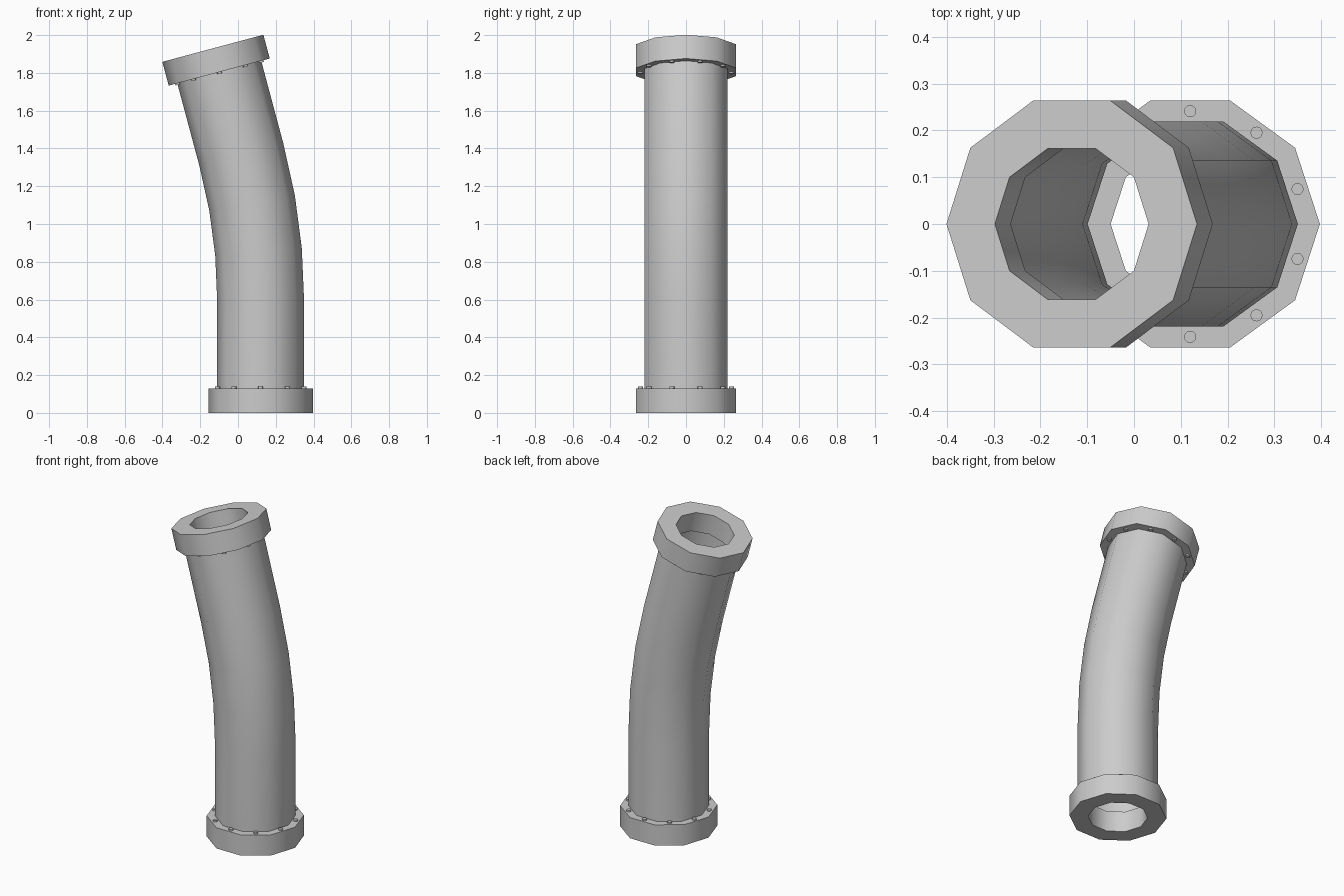
import bpy
import bmesh
from math import sin, cos, tan, pi, radians
from mathutils import Matrix, Vector

cube = bpy.data.objects.get("Cube")
if cube:
    bpy.data.objects.remove(cube, do_unlink=True)

SIDES = 10
BEND = radians(15)
BASE_X = 0.12
FLANGE_H = 0.13
FLANGE_R, HOLE_R, PIPE_R, WALL = 0.277, 0.17, 0.23, 0.011

grey = bpy.data.materials.new("pipe grey")
grey.use_nodes = True
colour = (0.6, 0.6, 0.6, 1)
grey.diffuse_color = colour
grey.node_tree.nodes["Principled BSDF"].inputs["Base Color"].default_value = colour


def frame(x, z, tilt):
    """Cross-section frame at a point of the centre line, leaning to -x."""
    return Matrix.Translation((x, 0, z)) @ Matrix.Rotation(-tilt, 4, 'Y')


def finish(bm, name):
    bmesh.ops.recalc_face_normals(bm, faces=bm.faces)
    mesh = bpy.data.meshes.new(name)
    bm.to_mesh(mesh)
    bm.free()
    mesh.materials.append(grey)
    obj = bpy.data.objects.new(name, mesh)
    bpy.context.collection.objects.link(obj)
    bpy.ops.object.select_all(action='DESELECT')
    obj.select_set(True)
    bpy.context.view_layer.objects.active = obj
    bpy.ops.object.shade_smooth_by_angle(angle=radians(40))
    return obj


def tube(name, frames, outer, inner):
    """Hollow decagonal tube swept through the given frames."""
    bm = bmesh.new()

    def ring(m, r):
        return [bm.verts.new(m @ Vector((r * cos(2 * pi * i / SIDES),
                                         r * sin(2 * pi * i / SIDES), 0)))
                for i in range(SIDES)]

    # closed loop of rings: up the outside, back down the inside
    rings = [ring(m, outer) for m in frames] + [ring(m, inner) for m in reversed(frames)]
    for a, b in zip(rings, rings[1:] + rings[:1]):
        for i in range(SIDES):
            j = (i + 1) % SIDES
            bm.faces.new((a[i], a[j], b[j], b[i]))
    return finish(bm, name)


def bolts(name, face):
    """Ring of low round bolt heads, one beside each flat of the pipe."""
    bm = bmesh.new()
    for i in range(SIDES):
        a = 2 * pi * (i + 0.5) / SIDES
        spot = Matrix.Translation((0.241 * cos(a), 0.241 * sin(a), 0.002))
        bmesh.ops.create_cone(bm, cap_ends=True, segments=12, radius1=0.013,
                              radius2=0.013, depth=0.014, matrix=face @ spot)
    return finish(bm, name)


# Centre line: straight, three-step arc, straight
top = frame(-0.133, 1.93, BEND)
top_inner = top @ Matrix.Translation((0, 0, -FLANGE_H))
end = top_inner.translation
corner_z = end.z - (BASE_X - end.x) / tan(BEND)
reach = 0.395
radius = reach / tan(BEND / 2)
path = [frame(BASE_X, FLANGE_H, 0)]
for step in range(4):
    a = BEND * step / 3
    path.append(frame(BASE_X - radius * (1 - cos(a)),
                      corner_z - reach + radius * sin(a), a))
path.append(top_inner)

# Parts
tube("curved_pipe", path, PIPE_R, PIPE_R - WALL)
tube("bottom_flange", [frame(BASE_X, 0, 0), frame(BASE_X, FLANGE_H, 0)], FLANGE_R, HOLE_R)
tube("top_flange", [top_inner, top], FLANGE_R, HOLE_R)
bolts("bottom_bolts", frame(BASE_X, FLANGE_H, 0))
bolts("top_bolts", top_inner @ Matrix.Rotation(pi, 4, 'X'))
